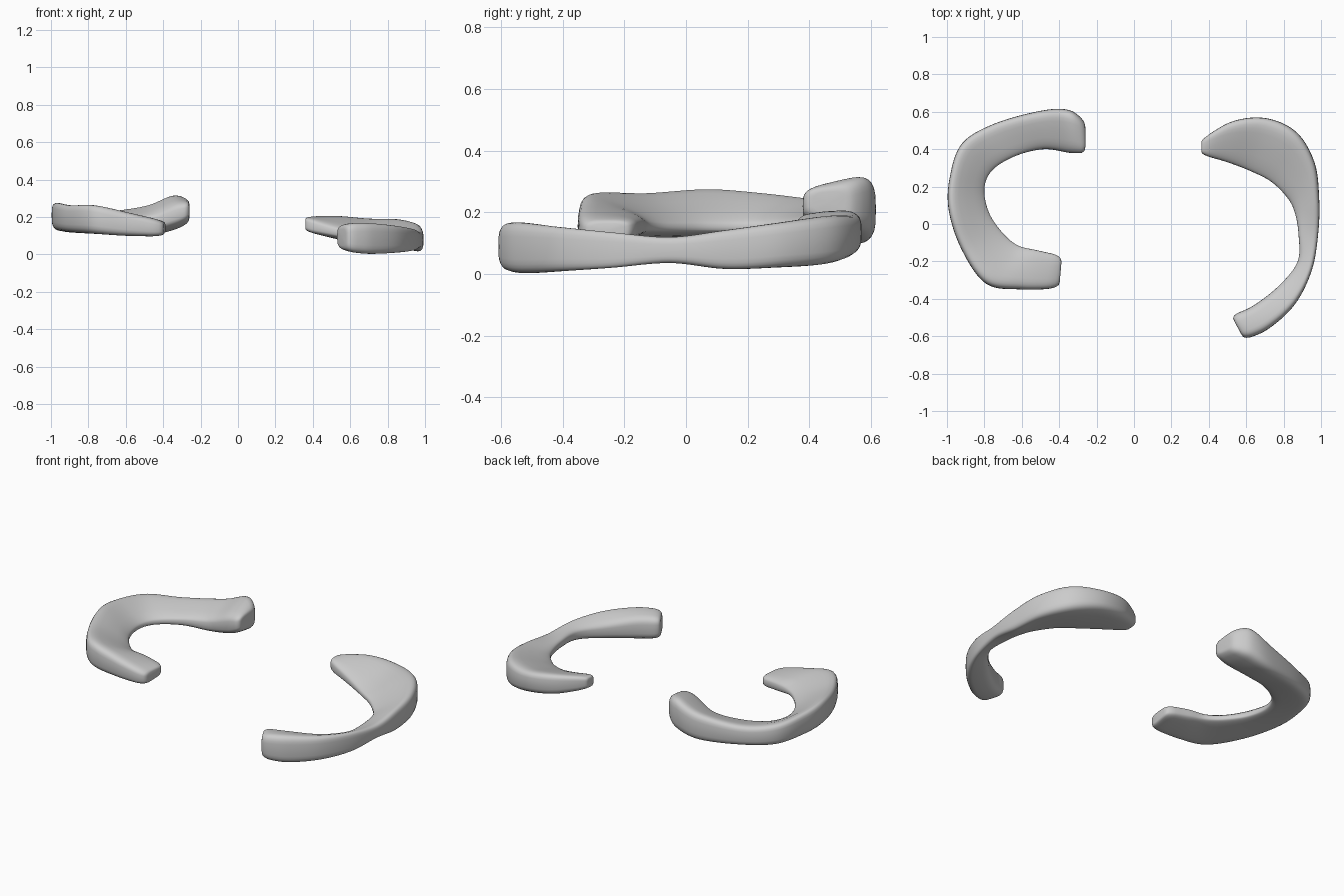
import bpy, bmesh, math
from mathutils import Vector

if "Cube" in bpy.data.objects:
    bpy.data.objects.remove(bpy.data.objects["Cube"])

SIDES, STEPS = 32, 8


def spow(v, p):
    return math.copysign(abs(v) ** p, v)


def catmull(rows, t):
    i = min(int(t), len(rows) - 2)
    f = t - i
    p1, p2 = rows[i], rows[i + 1]
    p0 = rows[i - 1] if i > 0 else [2 * a - b for a, b in zip(p1, p2)]
    p3 = rows[i + 2] if i + 2 < len(rows) else [2 * b - a for a, b in zip(p1, p2)]
    return [0.5 * (2 * b + (c - a) * f + (2 * a - 5 * b + 4 * c - d) * f * f
                   + (3 * b - a - 3 * c + d) * f ** 3)
            for a, b, c, d in zip(p0, p1, p2, p3)]


def wedge_crescent(name, rows):
    """Loft rounded wedge sections: outer x,y, bottom,top, inner x,y, bottom,top."""
    last = len(rows) - 1
    ts = [i / STEPS for i in range(last * STEPS + 1)]
    for e in (0.02, 0.06):
        ts += [e, last - e]
    bm = bmesh.new()
    rings = []
    for t in sorted(ts):
        ox, oy, ob, ot, ix, iy, ib, it = catmull(rows, t)
        # sections shrink at both ends to round the tips
        d = min(1, min(t, last - t) / 0.4)
        s = 0.6 + 0.4 * (1 - (1 - d) ** 2.5) ** 0.4
        ring = []
        for k in range(SIDES):
            a = 2 * math.pi * k / SIDES
            u = 0.5 + 0.5 * s * spow(math.cos(a), 0.55)
            v = 0.5 + 0.5 * s * spow(math.sin(a), 0.55)
            b, h = ib + (ob - ib) * u, it + (ot - it) * u
            ring.append(bm.verts.new((ix + (ox - ix) * u, iy + (oy - iy) * u,
                                      b + (h - b) * v)))
        rings.append(ring)
    for r, q in zip(rings, rings[1:]):
        for k in range(SIDES):
            n = (k + 1) % SIDES
            bm.faces.new((r[k], r[n], q[n], q[k]))
    # rounded end caps
    for ring in (rings[0], rings[-1]):
        c = sum((v.co for v in ring), Vector()) / SIDES
        mid = bm.verts.new(c)
        for k in range(SIDES):
            bm.faces.new((ring[k], ring[(k + 1) % SIDES], mid))
    bmesh.ops.recalc_face_normals(bm, faces=bm.faces)
    for f in bm.faces:
        f.smooth = True
    me = bpy.data.meshes.new(name)
    bm.to_mesh(me)
    bm.free()
    ob = bpy.data.objects.new(name, me)
    bpy.context.collection.objects.link(ob)
    return ob


# left cartilage pad, back horn to front horn
left = [
    (-.26, .55, .16, .30, -.26, .38, .19, .28),
    (-.35, .61, .12, .33, -.34, .38, .15, .27),
    (-.50, .605, .09, .275, -.48, .40, .12, .21),
    (-.75, .535, .10, .24, -.63, .365, .13, .19),
    (-.92, .43, .11, .26, -.755, .29, .13, .18),
    (-.985, .25, .12, .285, -.80, .19, .13, .175),
    (-.99, .07, .12, .30, -.775, .06, .13, .175),
    (-.92, -.14, .11, .285, -.70, -.05, .13, .175),
    (-.79, -.32, .10, .285, -.62, -.115, .13, .18),
    (-.60, -.35, .09, .235, -.52, -.14, .12, .19),
    (-.40, -.345, .09, .18, -.385, -.17, .11, .18),
]

# right cartilage pad, back horn to front horn
right = [
    (.36, .455, .13, .205, .36, .37, .12, .20),
    (.53, .55, .08, .22, .50, .33, .09, .16),
    (.71, .565, .05, .21, .63, .28, .07, .125),
    (.87, .49, .02, .21, .735, .225, .06, .11),
    (.965, .33, .01, .185, .82, .14, .05, .105),
    (.99, .14, .005, .155, .86, .06, .05, .105),
    (.985, -.05, .03, .125, .88, -.06, .05, .11),
    (.95, -.25, .01, .145, .875, -.20, .05, .11),
    (.86, -.43, .00, .165, .78, -.325, .03, .12),
    (.72, -.56, -.005, .175, .64, -.435, .02, .15),
    (.59, -.62, .01, .17, .52, -.49, .03, .16),
]

wedge_crescent("left_cartilage_pad", left)
wedge_crescent("right_cartilage_pad", right)
